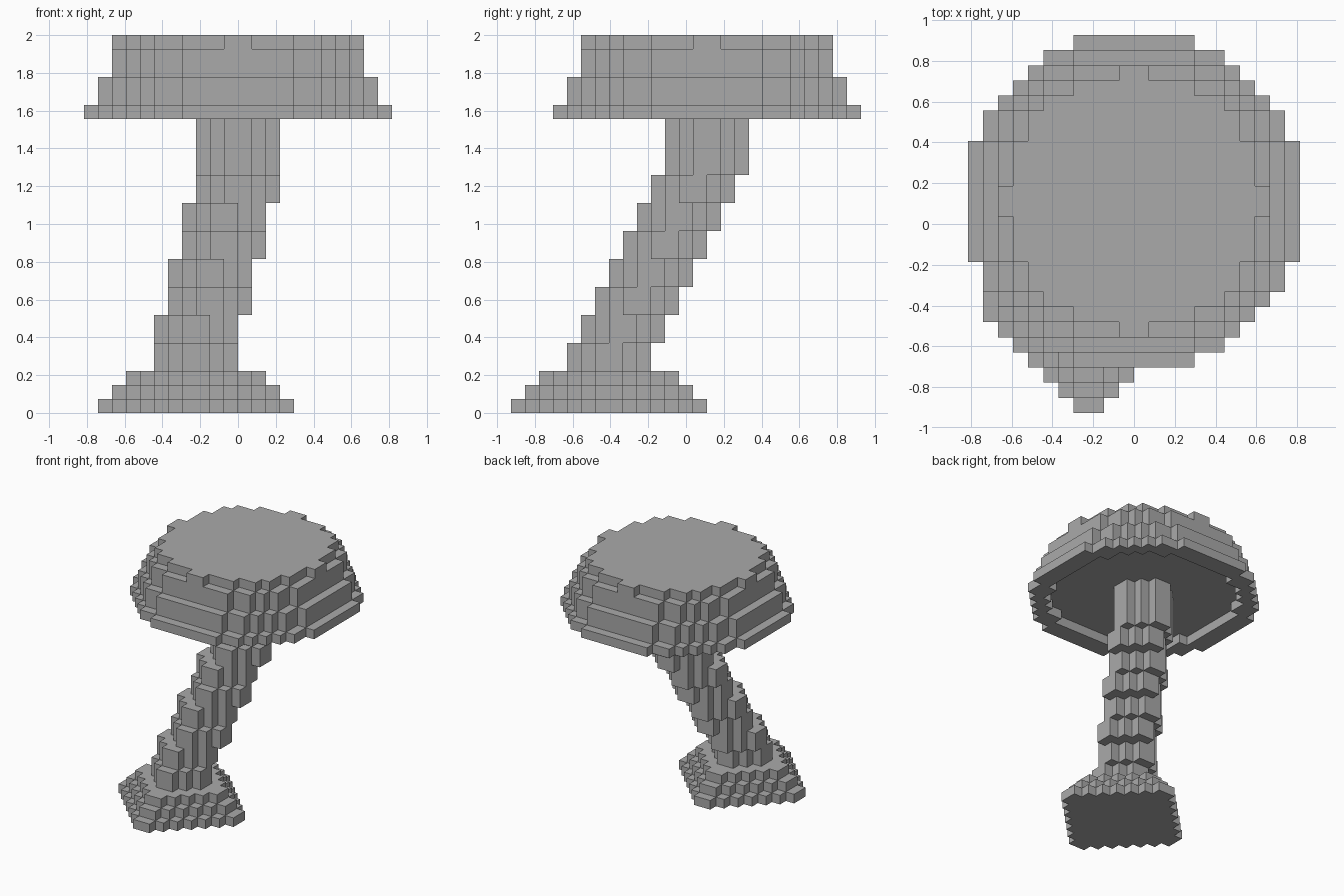
import bpy
import bmesh

if "Cube" in bpy.data.objects:
    bpy.data.objects.remove(bpy.data.objects["Cube"], do_unlink=True)

V = 2 / 27          # edge length of one block
MID_X, MID_Y = 11, 12.5

stone = bpy.data.materials.new("plain grey")
stone.use_nodes = True
GREY = (0.4, 0.4, 0.4, 1)
stone.diffuse_color = GREY
stone.node_tree.nodes["Principled BSDF"].inputs["Base Color"].default_value = GREY


def disc(limit):
    return lambda dx, dy: dx * dx + dy * dy <= limit


def diamond(radius):
    return lambda dx, dy: abs(dx) + abs(dy) <= radius


def add_layer(bm, cx, cy, low, high, inside):
    """Lay out the cells that pass the rule and raise them into a slab."""
    part = bmesh.new()
    for i in range(-12, 12):
        for j in range(-12, 12):
            if inside(i + 0.5, j + 0.5):
                corners = ((i, j), (i, j + 1), (i + 1, j + 1), (i + 1, j))
                part.faces.new([part.verts.new(((cx + a - MID_X) * V, (cy + b - MID_Y) * V, low * V))
                                for a, b in corners])
    bmesh.ops.remove_doubles(part, verts=part.verts, dist=V / 10)
    raised = bmesh.ops.extrude_face_region(part, geom=part.faces[:], use_keep_orig=True)
    top = [g for g in raised["geom"] if isinstance(g, bmesh.types.BMVert)]
    bmesh.ops.translate(part, verts=top, vec=(0, 0, (high - low) * V))
    bmesh.ops.recalc_face_normals(part, faces=part.faces)
    mesh = bpy.data.meshes.new("slab")
    part.to_mesh(mesh)
    part.free()
    bm.from_mesh(mesh)
    bpy.data.meshes.remove(mesh)


def build(name, layers):
    bm = bmesh.new()
    for layer in layers:
        add_layer(bm, *layer)
    mesh = bpy.data.meshes.new(name)
    bm.to_mesh(mesh)
    bm.free()
    mesh.materials.append(stone)
    obj = bpy.data.objects.new(name, mesh)
    bpy.context.collection.objects.link(obj)


# Stepped diamond base, shrinking by one block per layer
build("base", [(8, 7, k, k + 1, diamond(7 - k)) for k in range(3)])

# Leaning stem: steps back every two blocks and sideways every four
stem = [(8 + s // 2, 7 + s, 3 + 2 * s, 5 + 2 * s, diamond(3)) for s in range(7)]
stem.append((11, 14, 17, 22, diamond(3)))
build("stem", stem)

# Domed cap in three rounded tiers
build("cap", [(11, 14, low, high, disc(limit))
              for low, high, limit in ((22, 24, 106), (24, 26, 88), (26, 27, 74))])

# Overhanging rim, open underneath
outer, inner = disc(125), disc(88)
build("cap_rim", [(11, 14, 21, 22, lambda dx, dy: outer(dx, dy) and not inner(dx, dy))])
